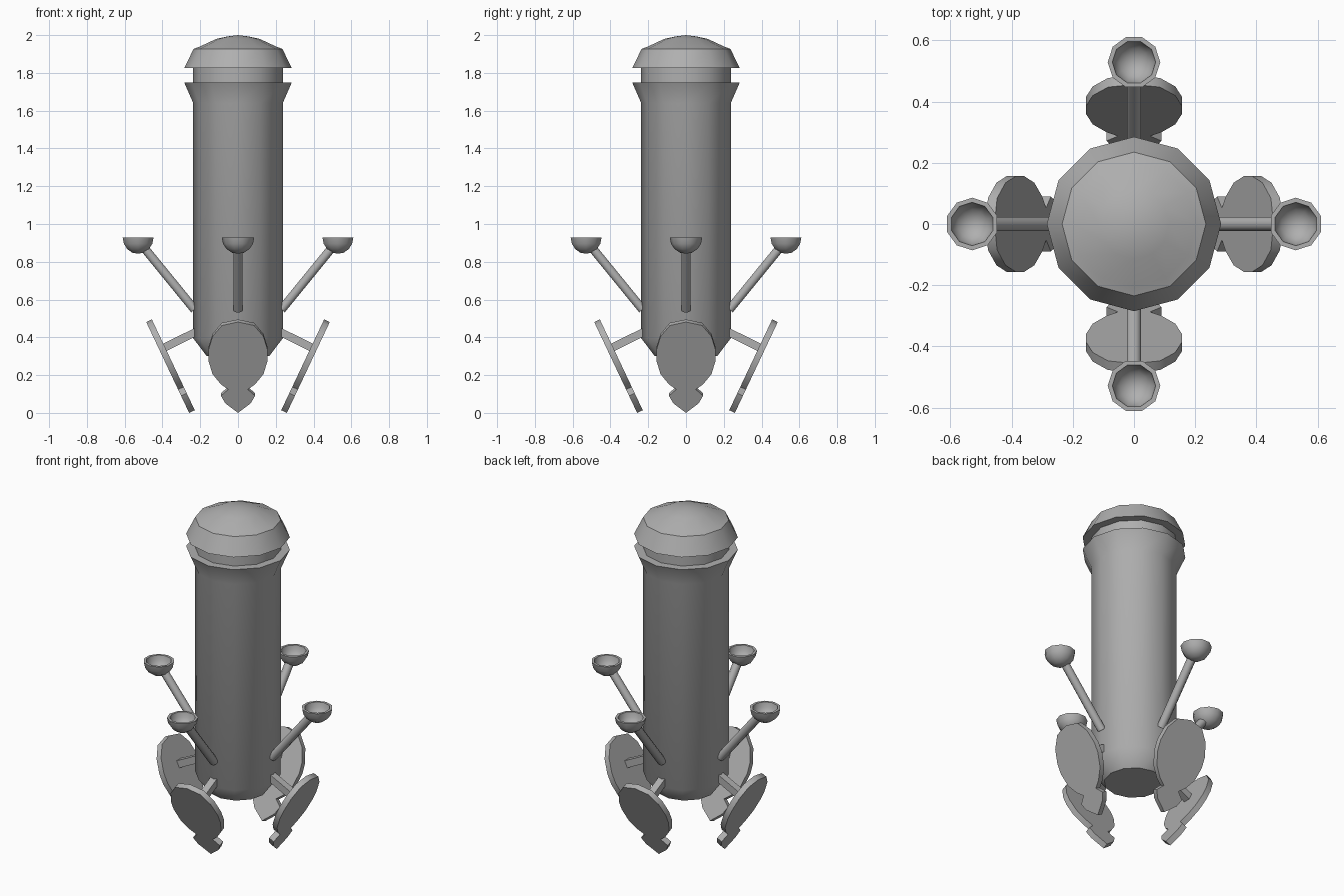
import bpy, bmesh
from math import sin, cos, pi, radians
from mathutils import Vector, Matrix

if "Cube" in bpy.data.objects:
    bpy.data.objects.remove(bpy.data.objects["Cube"])

# Dark grey used on every part
grey = bpy.data.materials.new("dark_grey")
grey.diffuse_color = (0.43, 0.43, 0.43, 1)
grey.use_nodes = True
grey.node_tree.nodes["Principled BSDF"].inputs["Base Color"].default_value = grey.diffuse_color


def make_object(name, bm, smooth=None):
    bmesh.ops.remove_doubles(bm, verts=bm.verts[:], dist=1e-5)
    bmesh.ops.recalc_face_normals(bm, faces=bm.faces[:])
    mesh = bpy.data.meshes.new(name)
    bm.to_mesh(mesh)
    bm.free()
    mesh.materials.append(grey)
    ob = bpy.data.objects.new(name, mesh)
    bpy.context.collection.objects.link(ob)
    if smooth:
        bpy.ops.object.select_all(action='DESELECT')
        ob.select_set(True)
        bpy.context.view_layer.objects.active = ob
        bpy.ops.object.shade_smooth_by_angle(angle=radians(smooth))
    return ob


def lathe(name, profile, sides, centre=(0, 0, 0), turn=0.0, smooth=40):
    """Revolve an (r, z) profile that starts and ends on the axis."""
    bm = bmesh.new()
    c = Vector(centre)
    rings = []
    for r, z in profile:
        if r == 0:
            rings.append([bm.verts.new(c + Vector((0, 0, z)))] * sides)
        else:
            angles = [turn + 2 * pi * i / sides for i in range(sides)]
            rings.append([bm.verts.new(c + Vector((r * cos(a), r * sin(a), z))) for a in angles])
    for lo, hi in zip(rings, rings[1:]):
        for i in range(sides):
            j = (i + 1) % sides
            quad = list(dict.fromkeys((lo[i], lo[j], hi[j], hi[i])))
            bm.faces.new(quad)
    return make_object(name, bm, smooth)


def extrude(bm, face, vec):
    ext = bmesh.ops.extrude_face_region(bm, geom=[face], use_keep_orig=True)
    verts = [g for g in ext['geom'] if isinstance(g, bmesh.types.BMVert)]
    bmesh.ops.translate(bm, verts=verts, vec=vec)


def bar(name, start, end, sides, radius, smooth=None):
    """Straight rod between two (r, z) points in the xz plane."""
    a, b = Vector((start[0], 0, start[1])), Vector((end[0], 0, end[1]))
    u = Vector((0, 1, 0))
    v = (b - a).normalized().cross(u)
    bm = bmesh.new()
    ring = []
    for i in range(sides):
        t = 2 * pi * (i + 0.5) / sides
        ring.append(bm.verts.new(a + radius * (cos(t) * u + sin(t) * v)))
    extrude(bm, bm.faces.new(ring), b - a)
    return make_object(name, bm, smooth)


def plate(name, half_outline, top, down, thickness):
    """Slanted symmetric plate; outline points are (half width, distance from top)."""
    normal = Vector((-down.z, 0, down.x))
    outline = half_outline + [(-w, s) for w, s in reversed(half_outline) if w > 0]
    bm = bmesh.new()
    pts = [top + down * s + Vector((0, w, 0)) - normal * thickness / 2 for w, s in outline]
    extrude(bm, bm.faces.new([bm.verts.new(p) for p in pts]), normal * thickness)
    return make_object(name, bm, 40)


# Main body with tapered foot, flared collar and neck
lathe("body", [(0, 0.30), (0.165, 0.30), (0.237, 0.395), (0.237, 1.64), (0.285, 1.75),
               (0.237, 1.75), (0.237, 1.84), (0, 1.84)], 12)

# Flared cap with a shallow dome
lathe("cap", [(0, 1.825), (0.285, 1.825), (0.235, 1.927), (0.205, 1.938),
              (0.115, 1.98), (0.055, 1.993), (0, 2.0)], 12)

# One set of side parts, facing +x
bowl = [(0, -0.085), (0.032, -0.08), (0.06, -0.061), (0.079, -0.033), (0.086, 0),
        (0.071, 0), (0.065, -0.03), (0.048, -0.053), (0.025, -0.067), (0, -0.071)]
fin_outline = [(0, 0), (0.085, 0.02), (0.135, 0.085), (0.157, 0.165), (0.157, 0.225),
               (0.135, 0.305), (0.09, 0.365), (0.052, 0.395), (0.09, 0.432),
               (0.068, 0.475), (0, 0.532)]
parts = [
    lathe("cup", bowl, 10, centre=(0.529, 0, 0.928), turn=pi / 10),
    bar("cup_arm", (0.23, 0.547), (0.487, 0.862), 8, 0.025, smooth=50),
    plate("fin", fin_outline, Vector((0.471, 0, 0.488)),
          Vector((-0.427, 0, -0.904)).normalized(), 0.033),
    bar("fin_strut", (0.20, 0.44), (0.395, 0.343), 4, 0.03),
]

# Repeat the side parts around the body
for ob in parts:
    for k in range(1, 4):
        copy = ob.copy()
        copy.name = f"{ob.name}_{k + 1}"
        copy.matrix_world = Matrix.Rotation(k * pi / 2, 4, 'Z')
        bpy.context.collection.objects.link(copy)
